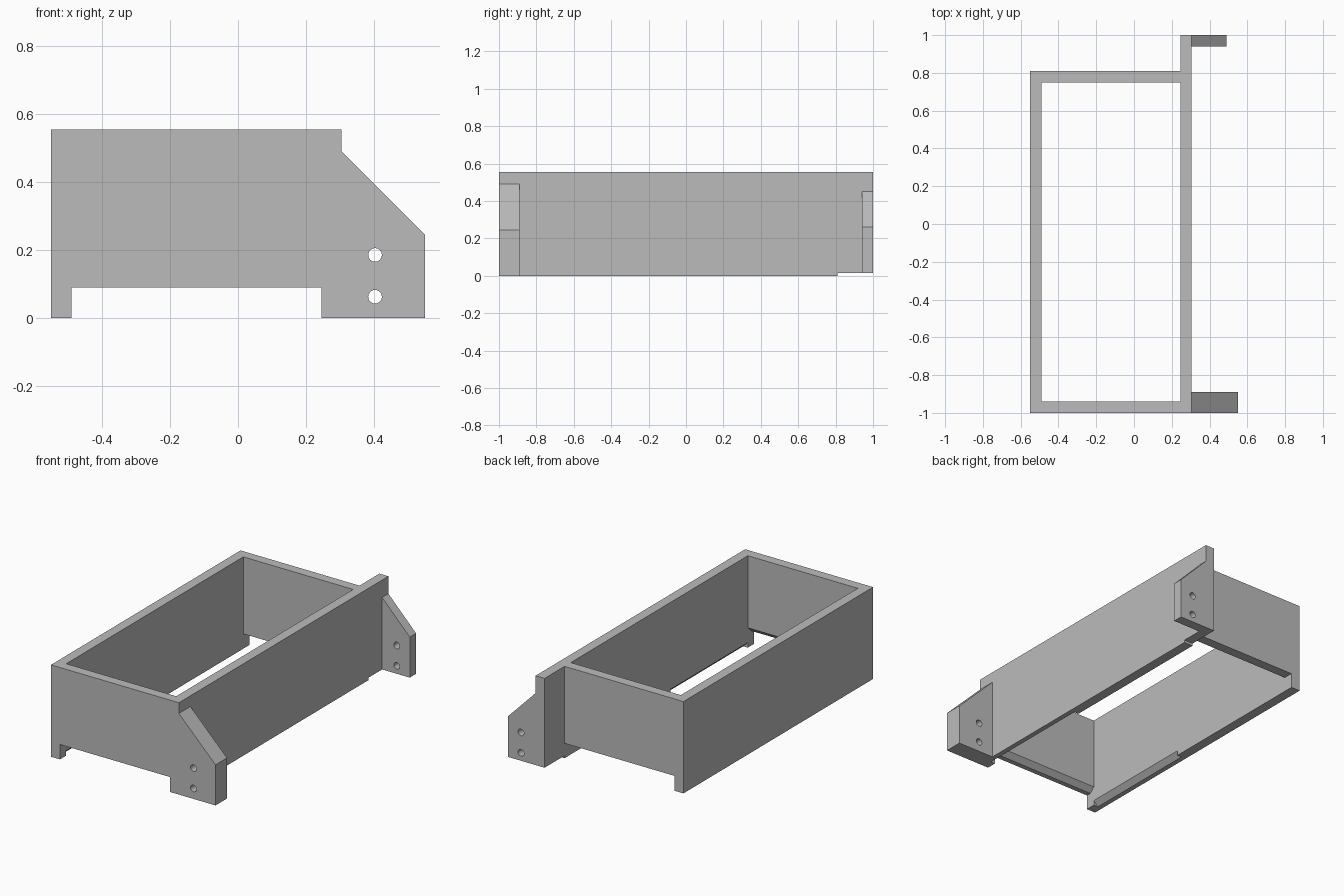
import bpy, bmesh
from mathutils import Vector

cube = bpy.data.objects.get("Cube")
if cube:
    bpy.data.objects.remove(cube, do_unlink=True)

# Single flat grey
grey = bpy.data.materials.new("plain_grey")
grey.use_nodes = True
COLOR = (0.5, 0.5, 0.5, 1)
grey.diffuse_color = COLOR
grey.node_tree.nodes["Principled BSDF"].inputs["Base Color"].default_value = COLOR


def prism(name, profile, axis, start, end):
    """Extrude a 2D outline along an axis; outline is the other two axes in order."""
    def place(p, depth):
        co = list(p)
        co.insert("xyz".index(axis), depth)
        return Vector(co)
    bm = bmesh.new()
    face = bm.faces.new([bm.verts.new(place(p, start)) for p in profile])
    ext = bmesh.ops.extrude_face_region(bm, geom=[face])
    shift = place((0, 0), end - start)
    bmesh.ops.translate(bm, vec=shift,
                        verts=[v for v in ext["geom"] if isinstance(v, bmesh.types.BMVert)])
    bmesh.ops.recalc_face_normals(bm, faces=bm.faces)
    mesh = bpy.data.meshes.new(name)
    bm.to_mesh(mesh)
    bm.free()
    mesh.materials.append(grey)
    obj = bpy.data.objects.new(name, mesh)
    bpy.context.collection.objects.link(obj)
    return obj


def rect(a0, a1, b0, b1):
    return [(a0, b0), (a1, b0), (a1, b1), (a0, b1)]


def chamfered(outer, inner, bottom):
    """Upright wall section with its lower inside edge cut off."""
    mid = (outer + inner) / 2
    return [(outer, bottom), (mid, bottom), (inner, bottom + WALL / 2),
            (inner, TOP), (outer, TOP)]


WALL, TOP, RAISED = 0.06, 0.555, 0.09
LEFT, RIGHT = -0.55, 0.305
FRONT, BACK, MID = -1.0, 0.81, -0.2
IN_LEFT, IN_RIGHT = LEFT + WALL, RIGHT - WALL
IN_FRONT, IN_BACK = FRONT + WALL, BACK - WALL

# Long side walls: square front post, chamfered front half, square rear half
for side, outer, inner in (("left", LEFT, IN_LEFT), ("right", RIGHT, IN_RIGHT)):
    section = rect(min(outer, inner), max(outer, inner), 0, TOP)
    prism(side + "_front_post", section, "y", FRONT, IN_FRONT)
    prism(side + "_wall_front", chamfered(outer, inner, 0), "y", IN_FRONT, MID)
    prism(side + "_wall_rear", section, "y", MID, BACK)

# Raised end walls between the sides
prism("front_wall", chamfered(FRONT, IN_FRONT, RAISED), "x", IN_LEFT, IN_RIGHT)
prism("back_wall", rect(IN_BACK, BACK, RAISED, TOP), "x", IN_LEFT, IN_RIGHT)

# Fin carrying the right wall past the back
prism("rear_fin", rect(IN_RIGHT, RIGHT, 0.015, TOP), "y", BACK, 1)


# Mounting brackets with sloped tops
def bracket(name, reach, bottom, low, high, y0, y1):
    outline = [(RIGHT, bottom), (reach, bottom), (reach, low), (RIGHT, high)]
    return prism(name, outline, "y", y0, y1)


brackets = [bracket("front_bracket", 0.55, 0, 0.245, 0.49, FRONT, -0.89),
            bracket("rear_bracket", 0.49, 0.015, 0.26, 0.45, 0.94, 1)]

# Two screw holes through both brackets
for i, z in enumerate((0.063, 0.186)):
    bpy.ops.mesh.primitive_cylinder_add(vertices=32, radius=0.02, depth=3,
                                        location=(0.403, 0, z), rotation=(1.5708, 0, 0))
    cutter = bpy.context.object
    cutter.name = "hole_cutter_%d" % (i + 1)
    cutter.data.materials.append(grey)
    cutter.hide_render = True
    cutter.hide_set(True)
    for obj in brackets:
        mod = obj.modifiers.new("screw_hole", "BOOLEAN")
        mod.operation = "DIFFERENCE"
        mod.solver = "EXACT"
        mod.object = cutter
